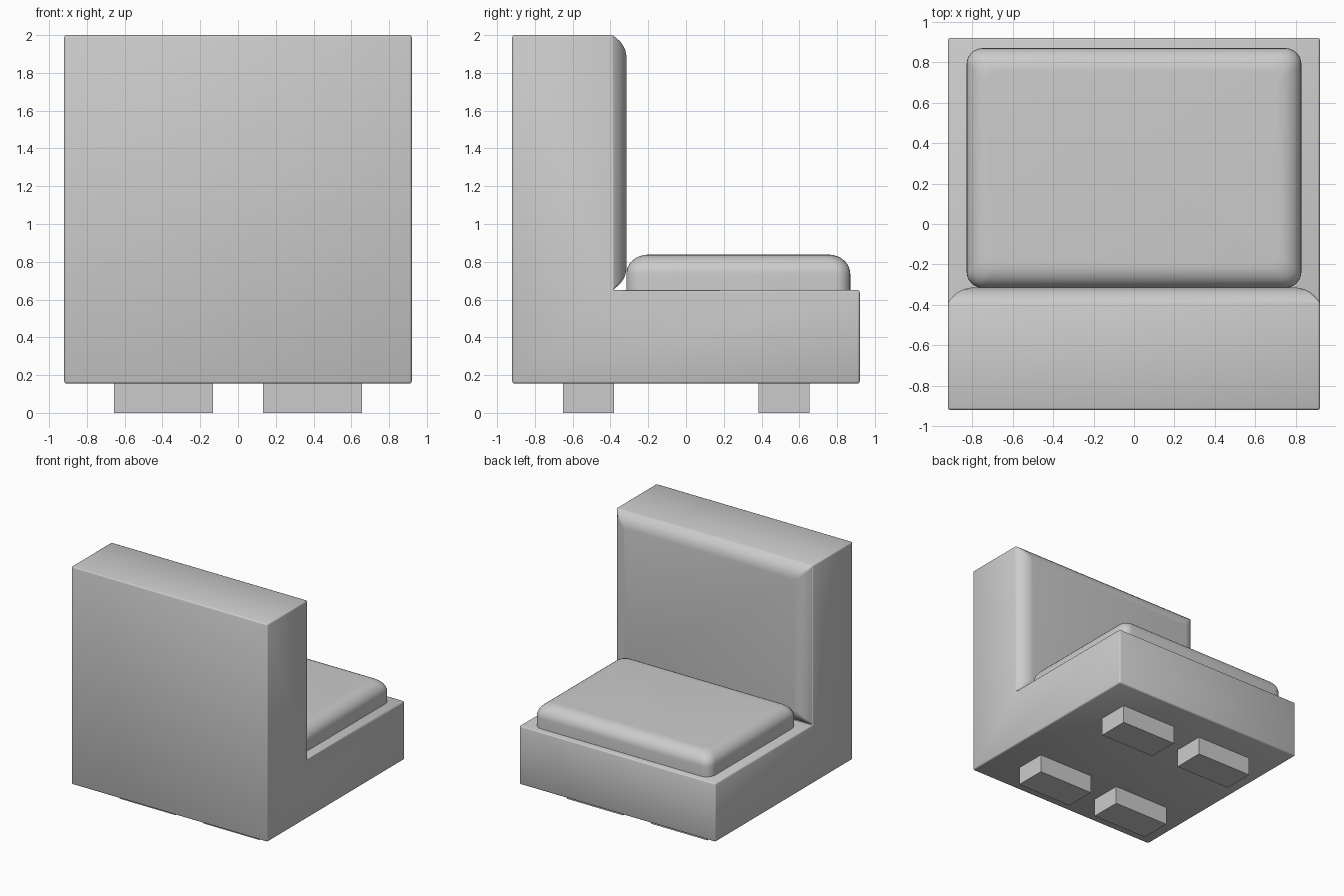
import bpy, bmesh, math
from mathutils import Vector

if "Cube" in bpy.data.objects:
    bpy.data.objects.remove(bpy.data.objects["Cube"])


def make_object(name, bm, smooth=None):
    bmesh.ops.recalc_face_normals(bm, faces=bm.faces[:])
    mesh = bpy.data.meshes.new(name)
    bm.to_mesh(mesh)
    bm.free()
    obj = bpy.data.objects.new(name, mesh)
    bpy.context.collection.objects.link(obj)
    if smooth:
        bpy.ops.object.select_all(action='DESELECT')
        obj.select_set(True)
        bpy.context.view_layer.objects.active = obj
        bpy.ops.object.shade_smooth_by_angle(angle=math.radians(smooth))
    return obj


def rounded_rect(hw, hh, r, seg=6):
    """Corner-rounded rectangle outline, counter-clockwise."""
    pts = []
    for k, (sx, sy) in enumerate([(1, 1), (-1, 1), (-1, -1), (1, -1)]):
        for i in range(seg + 1):
            a = math.pi / 2 * (k + i / seg)
            pts.append((sx * (hw - r) + r * math.cos(a),
                        sy * (hh - r) + r * math.sin(a)))
    return pts


def cushion(name, hw, hh, levels, place, smooth):
    """Loft rounded rectangles; levels are (inset, height, corner radius)."""
    bm = bmesh.new()
    rings = [[bm.verts.new(place(u, v, h))
              for u, v in rounded_rect(hw - inset, hh - inset, r)]
             for inset, h, r in levels]
    for a, b in zip(rings, rings[1:]):
        n = len(a)
        for i in range(n):
            j = (i + 1) % n
            bm.faces.new((a[i], a[j], b[j], b[i]))
    bm.faces.new(rings[0])
    bm.faces.new(rings[-1])
    return make_object(name, bm, smooth)


# L-shaped body, side profile extruded across the width
bm = bmesh.new()
profile = [(-0.92, 0.155), (0.92, 0.155), (0.92, 0.65),
           (-0.38, 0.65), (-0.38, 2.0), (-0.92, 2.0)]
face = bm.faces.new([bm.verts.new((-0.92, y, z)) for y, z in profile])
ext = bmesh.ops.extrude_face_region(bm, geom=[face])
bmesh.ops.translate(bm, vec=(1.84, 0, 0),
                    verts=[g for g in ext['geom'] if isinstance(g, bmesh.types.BMVert)])
bmesh.ops.recalc_face_normals(bm, faces=bm.faces[:])
convex = [e for e in bm.edges if e.is_convex]
bmesh.ops.bevel(bm, geom=convex, offset=0.012, segments=2, profile=0.5, affect='EDGES')
make_object("body", bm, 50)

# Seat cushion with softly rounded upper edge
levels = [(0.0, 0.64, 0.08), (0.0, 0.735, 0.08)]
for i in range(1, 9):
    a = math.pi / 2 * i / 8
    t = 1 - math.cos(a)
    levels.append((0.115 * t, 0.735 + 0.103 * math.sin(a), 0.08 - 0.03 * t))
cushion("seat_cushion", 0.828, 0.593, levels,
        lambda u, v, h: Vector((u, v + 0.277, h)), 50)

# Shallow puffed pad covering the front of the backrest
levels = [(0.0, -0.39, 0.012), (0.006, -0.378, 0.012), (0.03, -0.35, 0.02),
          (0.05, -0.335, 0.02), (0.075, -0.322, 0.02), (0.11, -0.315, 0.02)]
cushion("back_pad", 0.918, 0.673, levels,
        lambda u, v, h: Vector((u, h, v + 1.325)), 50)

# Four block legs
for xn, sx in (("left", -1), ("right", 1)):
    for yn, y in (("front", -0.515), ("rear", 0.52)):
        bm = bmesh.new()
        bmesh.ops.create_cube(bm, size=1)
        bmesh.ops.scale(bm, vec=(0.525, 0.27, 0.17), verts=bm.verts[:])
        bmesh.ops.translate(bm, vec=(sx * 0.395, y, 0.085), verts=bm.verts[:])
        make_object(f"{yn}_{xn}_leg", bm)
